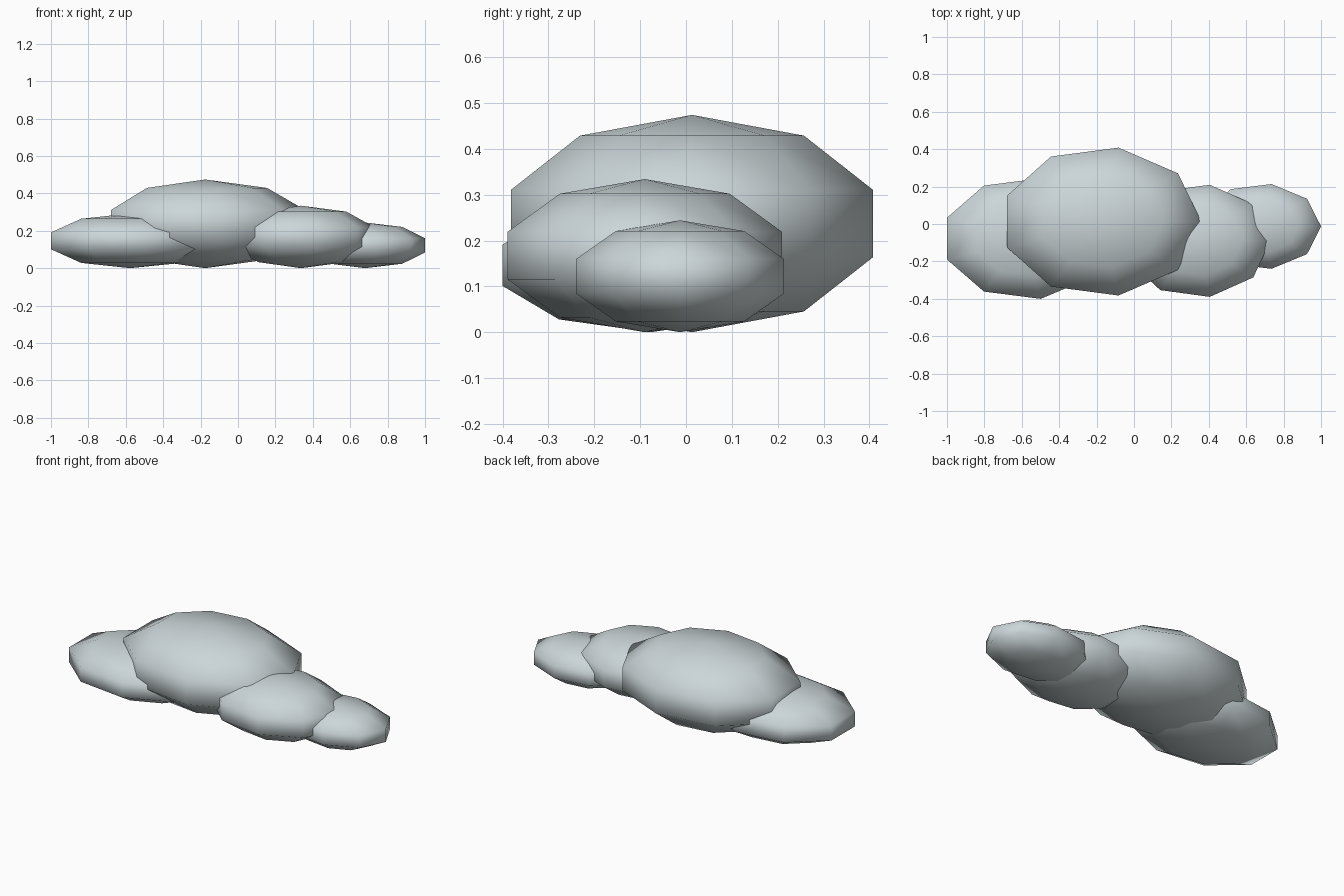
import bpy
import bmesh
import math
from mathutils import Matrix

cube = bpy.data.objects.get("Cube")
if cube:
    bpy.data.objects.remove(cube, do_unlink=True)

# Single pale cloud colour
cloud_grey = bpy.data.materials.new("pale_blue_grey")
cloud_grey.use_nodes = True
colour = (0.60, 0.67, 0.69, 1.0)
cloud_grey.diffuse_color = colour
cloud_grey.node_tree.nodes["Principled BSDF"].inputs["Base Color"].default_value = colour


def puff(name, centre, radii):
    """Squashed nine-sided sphere with one corner pointing along +x, resting on the ground."""
    bm = bmesh.new()
    bmesh.ops.create_uvsphere(bm, u_segments=9, v_segments=5, radius=1.0)
    corner = next(v.co for v in bm.verts if v.co.xy.length > 0.1)
    turn = Matrix.Rotation(-math.atan2(corner.y, corner.x), 4, "Z")
    shape = Matrix.Translation((*centre, radii[2])) @ Matrix.Diagonal((*radii, 1.0))
    bm.transform(shape @ turn)
    bmesh.ops.recalc_face_normals(bm, faces=bm.faces)
    for face in bm.faces:
        face.smooth = True
    mesh = bpy.data.meshes.new(name)
    bm.to_mesh(mesh)
    bm.free()
    mesh.materials.append(cloud_grey)
    obj = bpy.data.objects.new(name, mesh)
    bpy.context.collection.objects.link(obj)
    return obj


# Overlapping puffs: large middle, one on the right, two trailing to the left
puff("main_puff", (-0.176, 0.013), (0.564, 0.422, 0.237))
puff("right_puff", (-0.577, -0.078), (0.473, 0.344, 0.146))
puff("left_puff", (0.337, -0.09), (0.413, 0.32, 0.167))
puff("left_end_puff", (0.679, -0.013), (0.338, 0.242, 0.122))
